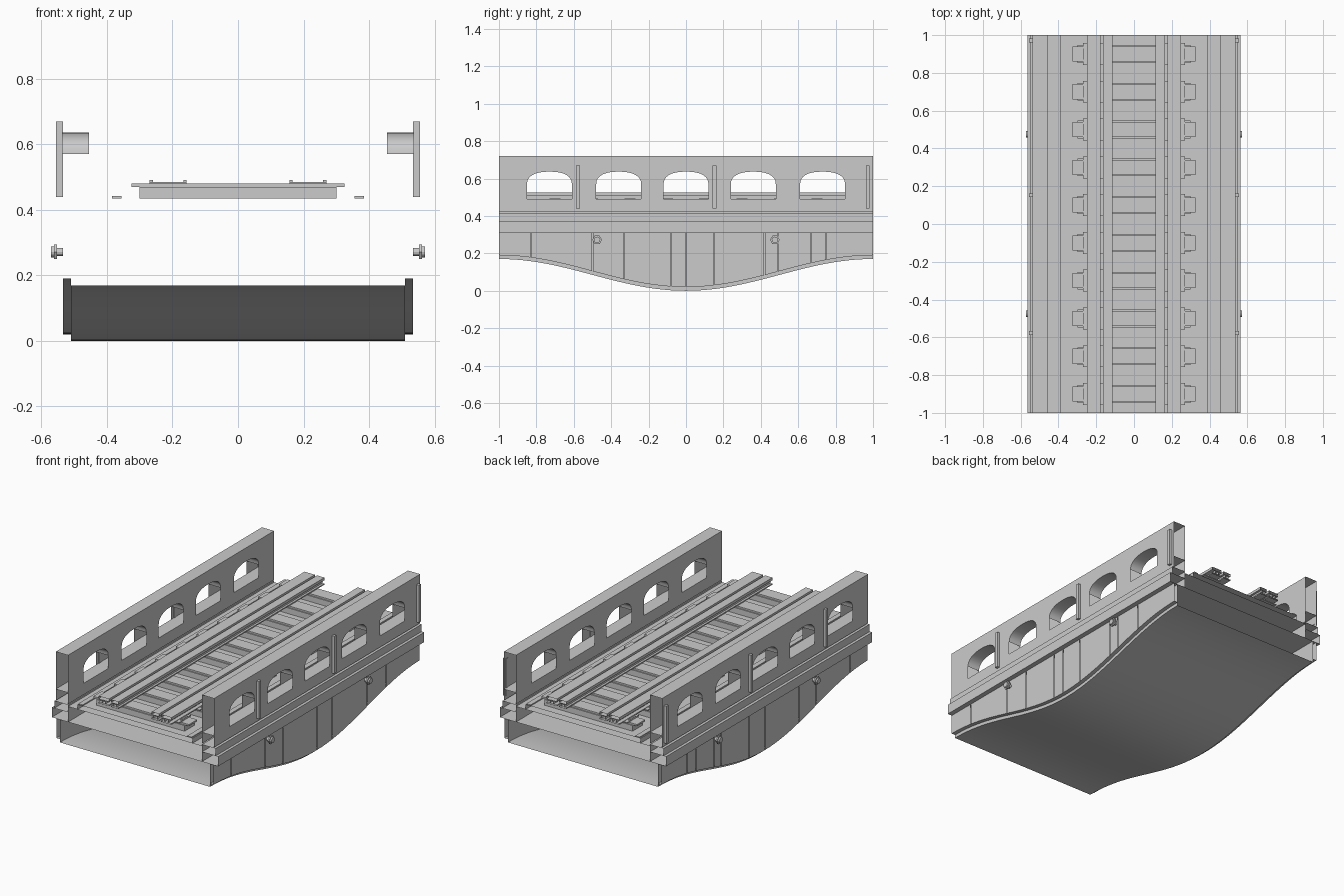
import bpy, bmesh, math
from mathutils import Matrix

cube = bpy.data.objects.get("Cube")
if cube:
    bpy.data.objects.remove(cube, do_unlink=True)

grey = bpy.data.materials.new("plain_grey")
grey.use_nodes = True
grey.diffuse_color = (0.6, 0.6, 0.6, 1)
bsdf = next(n for n in grey.node_tree.nodes if n.type == 'BSDF_PRINCIPLED')
bsdf.inputs["Base Color"].default_value = (0.6, 0.6, 0.6, 1)


def finish(name, bm, smooth=False):
    bmesh.ops.remove_doubles(bm, verts=bm.verts, dist=0.0002)
    bmesh.ops.recalc_face_normals(bm, faces=bm.faces)
    mesh = bpy.data.meshes.new(name)
    bm.to_mesh(mesh)
    bm.free()
    mesh.materials.append(grey)
    obj = bpy.data.objects.new(name, mesh)
    bpy.context.collection.objects.link(obj)
    if smooth:
        bpy.ops.object.select_all(action='DESELECT')
        obj.select_set(True)
        bpy.context.view_layer.objects.active = obj
        bpy.ops.object.shade_smooth_by_angle(angle=math.radians(30))
    return obj


def quad(bm, *pts):
    bm.faces.new([bm.verts.new(p) for p in pts])


def box(bm, x0, x1, y0, y1, z0, z1, capped=True):
    """Box; without caps it is a tube open at both y ends."""
    ring = [(x0, z0), (x1, z0), (x1, z1), (x0, z1)]
    for a, b in zip(ring, ring[1:] + ring[:1]):
        quad(bm, (a[0], y0, a[1]), (b[0], y0, b[1]), (b[0], y1, b[1]), (a[0], y1, a[1]))
    if capped:
        for y in (y0, y1):
            quad(bm, *[(x, y, z) for x, z in ring])


def tube(bm, x0, x1, z0, z1):
    box(bm, x0, x1, -1, 1, z0, z1, capped=False)


def belly_z(y):
    return 0.085 * (1 - math.cos(math.pi * y))


# Arched underside
STEPS = 48
ys = [-1 + 2 * i / STEPS for i in range(STEPS + 1)]
bm = bmesh.new()
for a, b in zip(ys, ys[1:]):
    za, zb = belly_z(a), belly_z(b)
    quad(bm, (-0.51, a, za), (0.51, a, za), (0.51, b, zb), (-0.51, b, zb))
finish("arched_underside", bm, smooth=True)

# Deck slab and raised track bed, open at the ends
bm = bmesh.new()
tube(bm, -0.455, 0.455, 0.31, 0.405)
finish("deck_slab", bm)
bm = bmesh.new()
tube(bm, -0.39, 0.39, 0.405, 0.435)
finish("track_bed", bm)

# Outline of the window row: five rounded arches
SILL, SPRING, TOP = 0.49, 0.57, 0.72
IN, OUT = 0.455, 0.538
arches = []
for c in (-0.73, -0.36, 0, 0.36, 0.73):
    arch = []
    for i in range(17):
        t = math.pi * (1 - i / 16)
        cs, sn = math.cos(t), max(math.sin(t), 0)
        arch.append((c + 0.12 * math.copysign(abs(cs) ** 0.85, cs), SPRING + 0.067 * sn ** 0.85))
    arches.append(arch)
skyline = [(-1, SILL)]
for arch in arches:
    skyline += [(arch[0][0], SILL)] + arch + [(arch[-1][0], SILL)]
skyline.append((1, SILL))

joints = [-0.83, -0.5, -0.33, -0.08, 0, 0.15, 0.42, 0.49, 0.67, 0.75]

for s, side in ((1, "left"), (-1, "right")):
    # Parapet wall with windows
    bm = bmesh.new()
    for x in (s * IN, s * OUT):
        quad(bm, (x, -1, 0.42), (x, 1, 0.42), (x, 1, SILL), (x, -1, SILL))
        for (ya, za), (yb, zb) in zip(skyline, skyline[1:]):
            if yb - ya > 0.0005:
                quad(bm, (x, ya, za), (x, yb, zb), (x, yb, TOP), (x, ya, TOP))
    for z in (SILL, TOP):
        quad(bm, (s * IN, -1, z), (s * OUT, -1, z), (s * OUT, 1, z), (s * IN, 1, z))
    for arch in arches:
        for (ya, za), (yb, zb) in zip(arch, arch[1:]):
            quad(bm, (s * IN, ya, za), (s * OUT, ya, za), (s * OUT, yb, zb), (s * IN, yb, zb))
    finish(side + "_parapet", bm, smooth=True)

    # Thin upright strips on the parapet
    bm = bmesh.new()
    for y in (-0.577, 0.152, 0.972):
        box(bm, s * 0.535, s * 0.555, y - 0.01, y + 0.01, 0.44, 0.67)
    finish(side + "_parapet_strips", bm)

    # Stepped ledges
    bm = bmesh.new()
    tube(bm, s * IN, s * 0.565, 0.31, 0.37)
    tube(bm, s * IN, s * 0.548, 0.37, 0.415)
    finish(side + "_ledge", bm)

    # Spandrel panels split by fine joints, above a set-back rib
    bm = bmesh.new()
    cuts = sorted(set(ys + [j + d for j in joints for d in (-0.002, 0.002)]))
    for a, b in zip(cuts, cuts[1:]):
        la, lb = belly_z(a) + 0.02, belly_z(b) + 0.02
        if all(abs((a + b) / 2 - j) > 0.0021 for j in joints):
            quad(bm, (s * 0.535, a, la), (s * 0.535, b, lb), (s * 0.535, b, 0.31), (s * 0.535, a, 0.31))
        quad(bm, (s * 0.51, a, la), (s * 0.535, a, la), (s * 0.535, b, lb), (s * 0.51, b, lb))
        quad(bm, (s * 0.51, a, la - 0.02), (s * 0.51, b, lb - 0.02), (s * 0.51, b, 0.31), (s * 0.51, a, 0.31))
    finish(side + "_spandrel", bm, smooth=True)

    # Hexagonal bolts
    bm = bmesh.new()
    for y in (-0.475, 0.475):
        for radius, x0, x1, n in ((0.012, 0.535, 0.555, 12), (0.026, 0.553, 0.562, 6), (0.017, 0.562, 0.571, 12)):
            m = Matrix.Translation((s * (x0 + x1) / 2, y, 0.272)) @ Matrix.Rotation(math.pi / 2, 4, 'Y')
            bmesh.ops.create_cone(bm, cap_ends=True, segments=n, radius1=radius,
                                  radius2=radius, depth=x1 - x0, matrix=m)
    finish(side + "_bolts", bm)

    # Low strip beside the track
    bm = bmesh.new()
    box(bm, s * 0.355, s * 0.385, -1, 1, 0.435, 0.442)
    finish(side + "_edge_strip", bm)

    # Running rail and inner guard rail
    for name, x0, x1 in (("running_rail", 0.178, 0.248), ("guard_rail", 0.113, 0.163)):
        mid = (x0 + x1) / 2
        bm = bmesh.new()
        tube(bm, s * x0, s * x1, 0.508, 0.525)
        tube(bm, s * (mid - 0.012), s * (mid + 0.012), 0.488, 0.508)
        tube(bm, s * x0, s * x1, 0.481, 0.488)
        finish(side + "_" + name, bm)

# Sleepers with top planks and rail clips
body, plank, clips = bmesh.new(), bmesh.new(), bmesh.new()
for i in range(10):
    y = -0.9 + 0.2 * i
    box(body, -0.3, 0.3, y - 0.047, y + 0.047, 0.435, 0.47)
    box(plank, -0.325, 0.325, y - 0.04, y + 0.04, 0.47, 0.48)
    for s in (1, -1):
        box(clips, s * 0.157, s * 0.27, y - 0.058, y + 0.058, 0.479, 0.485)
        for x in (0.157, 0.26):
            box(clips, s * x, s * (x + 0.01), y - 0.03, y + 0.03, 0.485, 0.492)
finish("sleeper_bodies", body)
finish("sleeper_planks", plank)
finish("rail_clips", clips)
